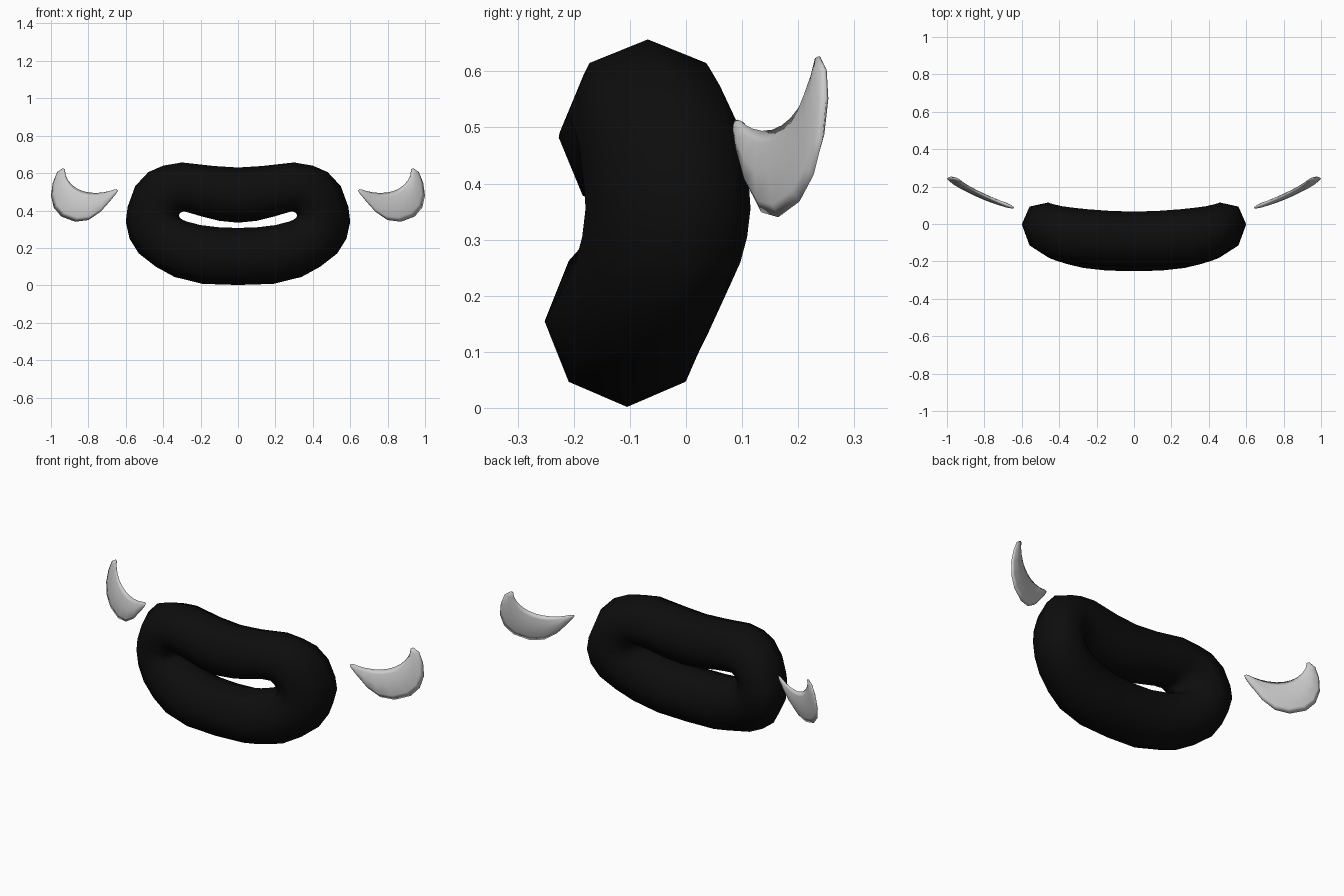
import bpy, bmesh, math
from mathutils import Vector


def loft(name, sections, depth, closed, sides=8):
    """Skin octagonal sections spanning an outer point to an inner point."""
    bm = bmesh.new()
    rings = []
    for (outer, inner), d in zip(sections, depth):
        o, i = Vector(outer), Vector(inner)
        c, u = (o + i) / 2, (o - i) / 2
        ring = []
        for k in range(sides):
            a = 2 * math.pi * k / sides
            ring.append(bm.verts.new(c + u * math.cos(a) + Vector((0, d * math.sin(a), 0))))
        rings.append(ring)
    n = len(rings)
    for r in range(n if closed else n - 1):
        a, b = rings[r], rings[(r + 1) % n]
        for k in range(sides):
            j = (k + 1) % sides
            bm.faces.new((a[k], a[j], b[j], b[k]))
    if not closed:
        bm.faces.new(rings[0])
        bm.faces.new(rings[-1])
    bmesh.ops.recalc_face_normals(bm, faces=bm.faces[:])
    for f in bm.faces:
        f.smooth = True
    me = bpy.data.meshes.new(name)
    bm.to_mesh(me)
    bm.free()
    ob = bpy.data.objects.new(name, me)
    bpy.context.collection.objects.link(ob)
    return ob


# Lips: half ring as outer x, z, inner x, z, centre y
half = [
    (0.00, 0.630, 0.00, 0.335, -0.080),
    (0.13, 0.638, 0.10, 0.345, -0.078),
    (0.30, 0.657, 0.20, 0.370, -0.068),
    (0.40, 0.640, 0.25, 0.385, -0.060),
    (0.48, 0.605, 0.29, 0.396, -0.052),
    (0.55, 0.530, 0.305, 0.390, -0.042),
    (0.59, 0.420, 0.315, 0.379, -0.035),
    (0.60, 0.340, 0.316, 0.371, -0.032),
    (0.58, 0.250, 0.310, 0.360, -0.038),
    (0.53, 0.170, 0.295, 0.350, -0.050),
    (0.44, 0.100, 0.270, 0.340, -0.068),
    (0.34, 0.045, 0.200, 0.322, -0.088),
    (0.19, 0.008, 0.100, 0.310, -0.102),
    (0.00, 0.002, 0.000, 0.307, -0.105),
]
full = half + [(-a, b, -c, d, y) for a, b, c, d, y in half[-2:0:-1]]
lip_sections = []
for ox, oz, ix, iz, y in full:
    lean = 0.03 * max(0, (abs(ox) - 0.4) / 0.2)   # outer corners sweep back
    lip_sections.append(((ox, y + lean, oz), (ix, y - lean, iz)))
lips = loft("lips", lip_sections, [0.147] * len(full), True)
black = bpy.data.materials.new("black")
black.diffuse_color = (0.004, 0.004, 0.004, 1)
lips.data.materials.append(black)

# Cheeks: thin crescent plates, outer x, z and inner x, z
crescent = [
    (0.937, 0.627, 0.925, 0.620),
    (0.967, 0.605, 0.922, 0.590),
    (0.990, 0.550, 0.907, 0.560),
    (1.000, 0.480, 0.885, 0.535),
    (0.985, 0.415, 0.860, 0.517),
    (0.945, 0.368, 0.830, 0.504),
    (0.870, 0.340, 0.795, 0.496),
    (0.800, 0.349, 0.755, 0.494),
    (0.735, 0.393, 0.715, 0.498),
    (0.680, 0.455, 0.685, 0.505),
    (0.650, 0.492, 0.664, 0.512),
    (0.642, 0.507, 0.650, 0.514),
]


def plate(x, z):
    return (x, 0.087 + 0.45 * (x - 0.645) + 0.15 * (z - 0.5), z)


for side, name in ((1, "cheek_right"), (-1, "cheek_left")):
    sections = []
    for ox, oz, ix, iz in crescent:
        o, i = plate(ox, oz), plate(ix, iz)
        sections.append(((side * o[0], o[1], o[2]), (side * i[0], i[1], i[2])))
    depth = [0.004, 0.009] + [0.013] * (len(crescent) - 4) + [0.009, 0.004]
    loft(name, sections, depth, False)
